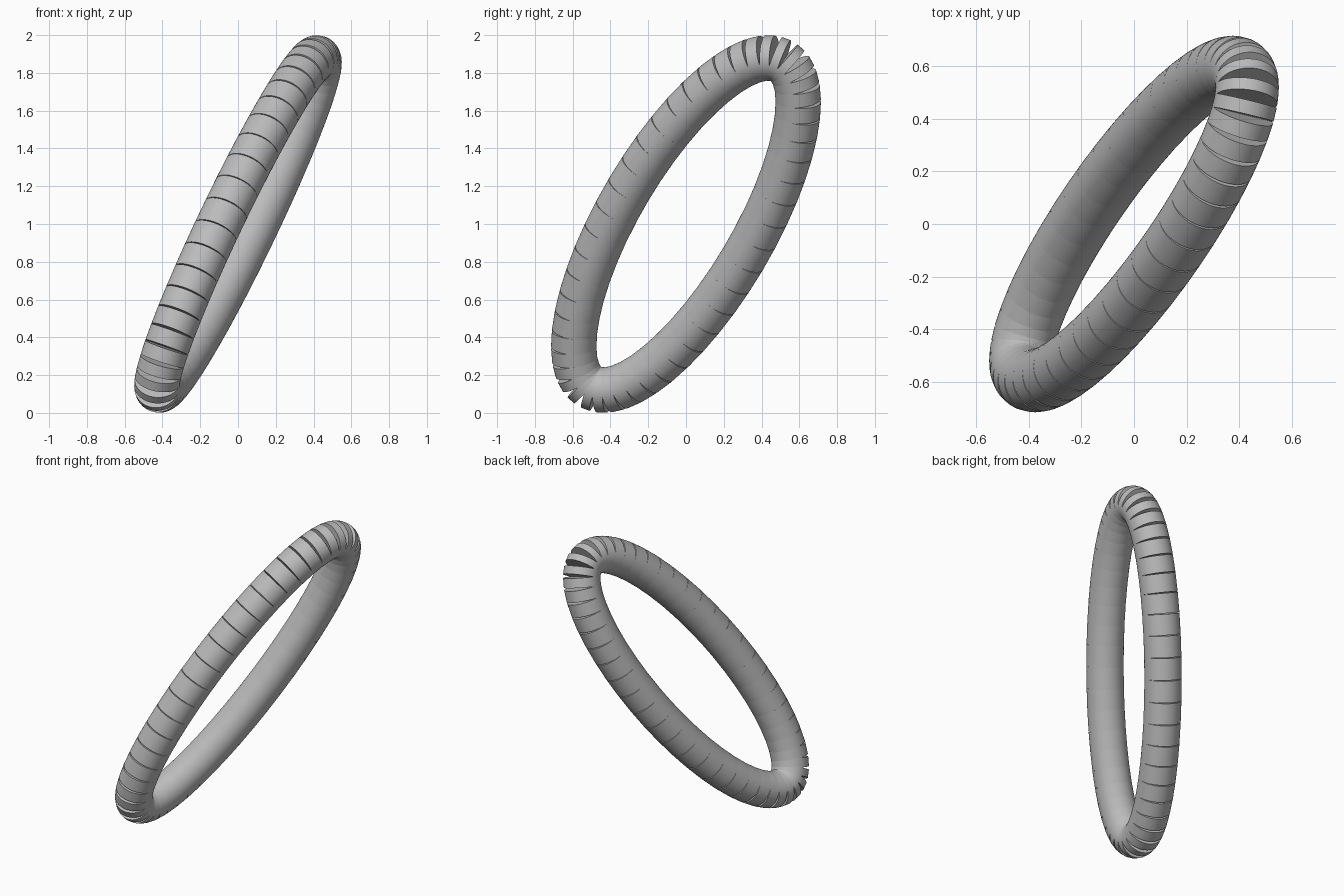
import bpy, bmesh, math
from mathutils import Vector, Matrix

if "Cube" in bpy.data.objects:
    bpy.data.objects.remove(bpy.data.objects["Cube"])

SEGMENTS = 48      # straight pipe pieces around the ring
TUBE_R = 0.12      # pipe radius
SIDES = 48

grey = bpy.data.materials.new("plain grey")
grey.diffuse_color = (0.5, 0.5, 0.5, 1)
grey.use_nodes = True
grey.node_tree.nodes["Principled BSDF"].inputs["Base Color"].default_value = grey.diffuse_color

# tilted ellipse: two conjugate radii turned so that t = 0 is the sharp tip
A = Vector((0.418, 0.437, 0.88))
B = Vector((0.10, 0.403, 0.0))
tip = 0.5 * math.atan2(2 * A.dot(B), A.dot(A) - B.dot(B))
major = A * math.cos(tip) + B * math.sin(tip)
minor = B * math.cos(tip) - A * math.sin(tip)


def ring_point(k):
    t = 2 * math.pi * k / SEGMENTS
    return Vector((0, 0, 1)) + major * math.cos(t) + minor * math.sin(t)


# closed straight cylinders laid end to end, leaving wedge gaps on the outside
bm = bmesh.new()
for k in range(SEGMENTS):
    p, q = ring_point(k), ring_point(k + 1)
    axis = q - p
    place = Matrix.Translation((p + q) / 2) @ axis.to_track_quat('Z', 'Y').to_matrix().to_4x4()
    bmesh.ops.create_cone(bm, cap_ends=True, segments=SIDES, radius1=TUBE_R,
                          radius2=TUBE_R, depth=axis.length, matrix=place)

mesh = bpy.data.meshes.new("segmented_ring")
bm.to_mesh(mesh)
bm.free()
mesh.materials.append(grey)
ring = bpy.data.objects.new("segmented_ring", mesh)
bpy.context.collection.objects.link(ring)

# smooth pipe walls, sharp rims
bpy.context.view_layer.objects.active = ring
ring.select_set(True)
bpy.ops.object.shade_smooth_by_angle(angle=math.radians(30))
